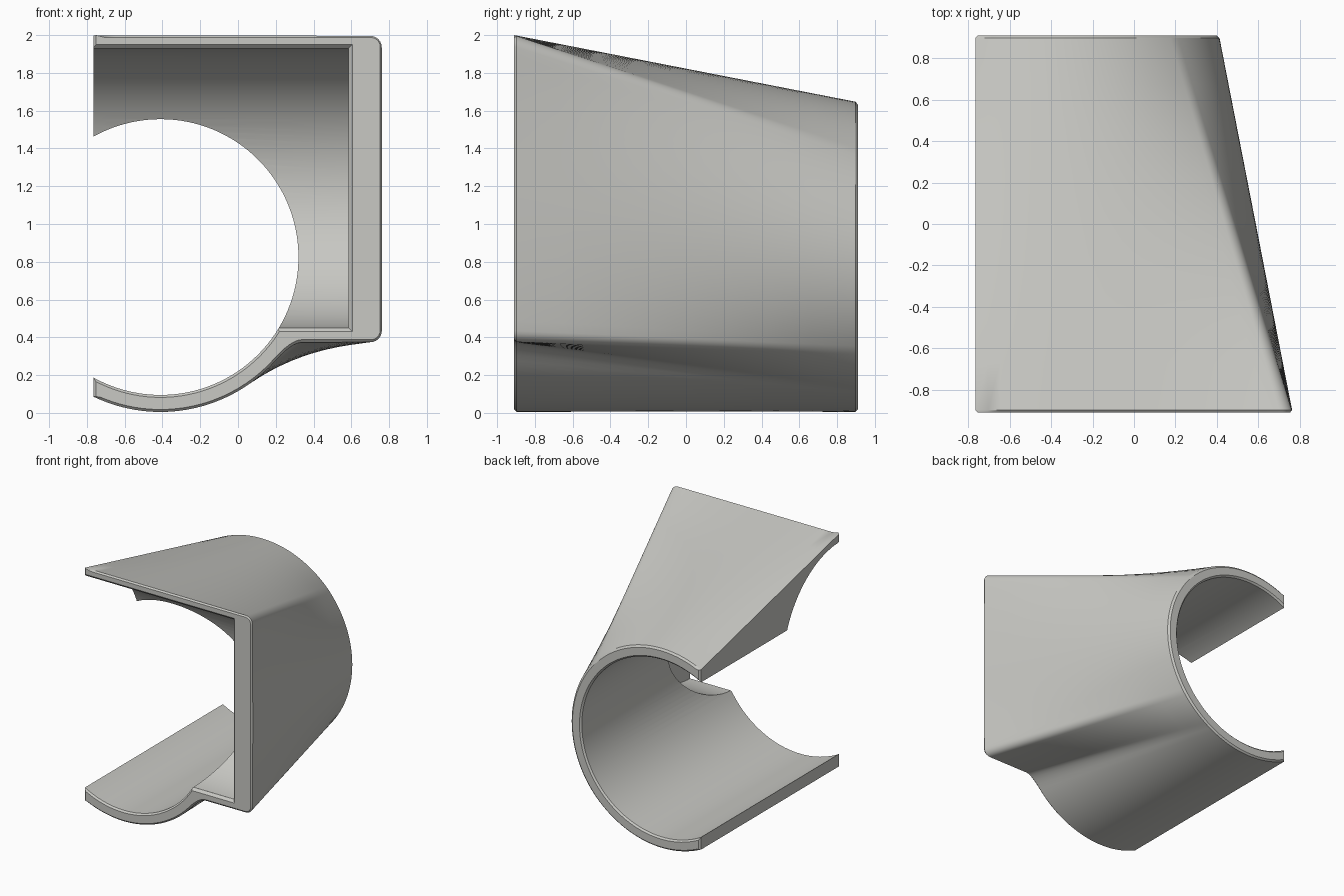
import bpy, bmesh, math
from mathutils import Vector

if "Cube" in bpy.data.objects:
    bpy.data.objects.remove(bpy.data.objects["Cube"])

CX, CZ, R_OUT, R_IN = -0.41, 0.825, 0.82, 0.73
Y0, Y1, CH = -0.91, 0.91, 0.013

grey = bpy.data.materials.new("light warm grey")
grey.diffuse_color = (0.58, 0.58, 0.55, 1)
grey.use_nodes = True
grey.node_tree.nodes["Principled BSDF"].inputs["Base Color"].default_value = grey.diffuse_color


def make(name, bm):
    bmesh.ops.recalc_face_normals(bm, faces=bm.faces)
    me = bpy.data.meshes.new(name)
    bm.to_mesh(me)
    bm.free()
    me.materials.append(grey)
    ob = bpy.data.objects.new(name, me)
    bpy.context.collection.objects.link(ob)
    return ob


def loft(name, rings):
    """Skin a list of closed rings and cap both ends."""
    bm = bmesh.new()
    vs = [[bm.verts.new(p) for p in r] for r in rings]
    n = len(vs[0])
    for a, b in zip(vs, vs[1:]):
        for i in range(n):
            j = (i + 1) % n
            bm.faces.new((a[i], a[j], b[j], b[i]))
    bm.faces.new(vs[0])
    bm.faces.new(vs[-1])
    return make(name, bm)


def polar(cx, cz, r, deg):
    a = math.radians(deg)
    return Vector((cx + r * math.cos(a), cz + r * math.sin(a)))


def line(a, b):
    return lambda t: Vector(a).lerp(Vector(b), t)


def arc(cx, cz, r, a, b):
    return lambda t: polar(cx, cz, r, a + (b - a) * t)


def curve(a, b, c):
    return lambda t: line(a, b)(t).lerp(line(b, c)(t), t)


# front outline pieces, each paired with an angle range on the round back end
END = 115.7
p_join = polar(CX, CZ, R_OUT, -42)
pieces = [
    (line((-0.765, 2.0), (0.705, 2.0)), 24, END, 45),
    (arc(0.705, 1.94, 0.06, 90, 0), 6, 45, 41),
    (line((0.765, 1.94), (0.765, 0.435)), 28, 41, -35),
    (arc(0.705, 0.435, 0.06, 0, -90), 6, -35, -39),
    (line((0.705, 0.375), (0.34, 0.375)), 10, -39, -57),
    (curve((0.34, 0.375), (0.288, 0.375), p_join), 6, -57, -62),
    (arc(CX, CZ, R_OUT, -42, -END), 32, -62, -END),
]
front, back = [], []
for fn, n, a0, a1 in pieces:
    for i in range(n):
        front.append(fn(i / n))
        back.append(polar(CX, CZ, R_OUT, a0 + (a1 - a0) * i / n))
front.append(polar(CX, CZ, R_OUT, -END))
back.append(polar(CX, CZ, R_OUT, -END))


def section(y, inset=0.0):
    t = (y - Y0) / (Y1 - Y0)
    pts = [f.lerp(b, t) for f, b in zip(front, back)]
    out = []
    for i, p in enumerate(pts):
        d = (pts[(i + 1) % len(pts)] - pts[i - 1]).normalized()
        q = p + Vector((d.y, -d.x)) * inset      # clockwise outline
        out.append((q.x, y, q.y))
    return out


# body: rectangular front blending to a round back, with chamfered ends
ys = [Y0 + CH + (Y1 - Y0 - 2 * CH) * i / 8 for i in range(9)]
body = loft("shroud_body", [section(Y0, CH)] + [section(y) for y in ys] + [section(Y1, CH)])


def circle_y(y, r, n=128):
    return [(CX + r * math.cos(math.tau * i / n), y, CZ + r * math.sin(math.tau * i / n))
            for i in range(n)]


# round bore with flared ends
bore = loft("bore_cutter", [circle_y(-1, R_IN + CH + 0.09), circle_y(Y0 + CH, R_IN),
                            circle_y(Y1 - CH, R_IN), circle_y(1, R_IN + CH + 0.09)])
# correct the flare to 45 degrees at both ends
for v in bore.data.vertices:
    if abs(v.co.y) > 0.95:
        k = (R_IN + 1 - (Y1 - CH)) / (R_IN + CH + 0.09)
        v.co.x = CX + (v.co.x - CX) * k
        v.co.z = CZ + (v.co.z - CZ) * k

# pocket: drum lying across the width, open to the front
pocket = loft("pocket_cutter", [
    [(x, Y0 + 0.74 * math.cos(math.tau * (i + 0.5) / 128),
      1.19 + 0.74 * math.sin(math.tau * (i + 0.5) / 128)) for i in range(128)]
    for x in (-1.0, 0.585)])


# bevelled rim around the front opening
def rim(y, e):
    return [(-1.0, y, 0.45 - e), (0.585 + e, y, 0.45 - e),
            (0.585 + e, y, 1.93 + e), (-1.0, y, 1.93 + e)]


rim_cut = loft("rim_cutter", [rim(Y0 - 0.02, 0.04), rim(Y0 + 0.02, 0.0)])

for cutter in (bore, pocket, rim_cut):
    m = body.modifiers.new(cutter.name, 'BOOLEAN')
    m.operation = 'DIFFERENCE'
    m.solver = 'EXACT'
    m.object = cutter

# apply the cuts and remove the helpers
bpy.context.view_layer.objects.active = body
body.select_set(True)
for m in list(body.modifiers):
    bpy.ops.object.modifier_apply(modifier=m.name)
for cutter in (bore, pocket, rim_cut):
    bpy.data.objects.remove(cutter)
bpy.ops.object.shade_smooth_by_angle(angle=math.radians(28))
